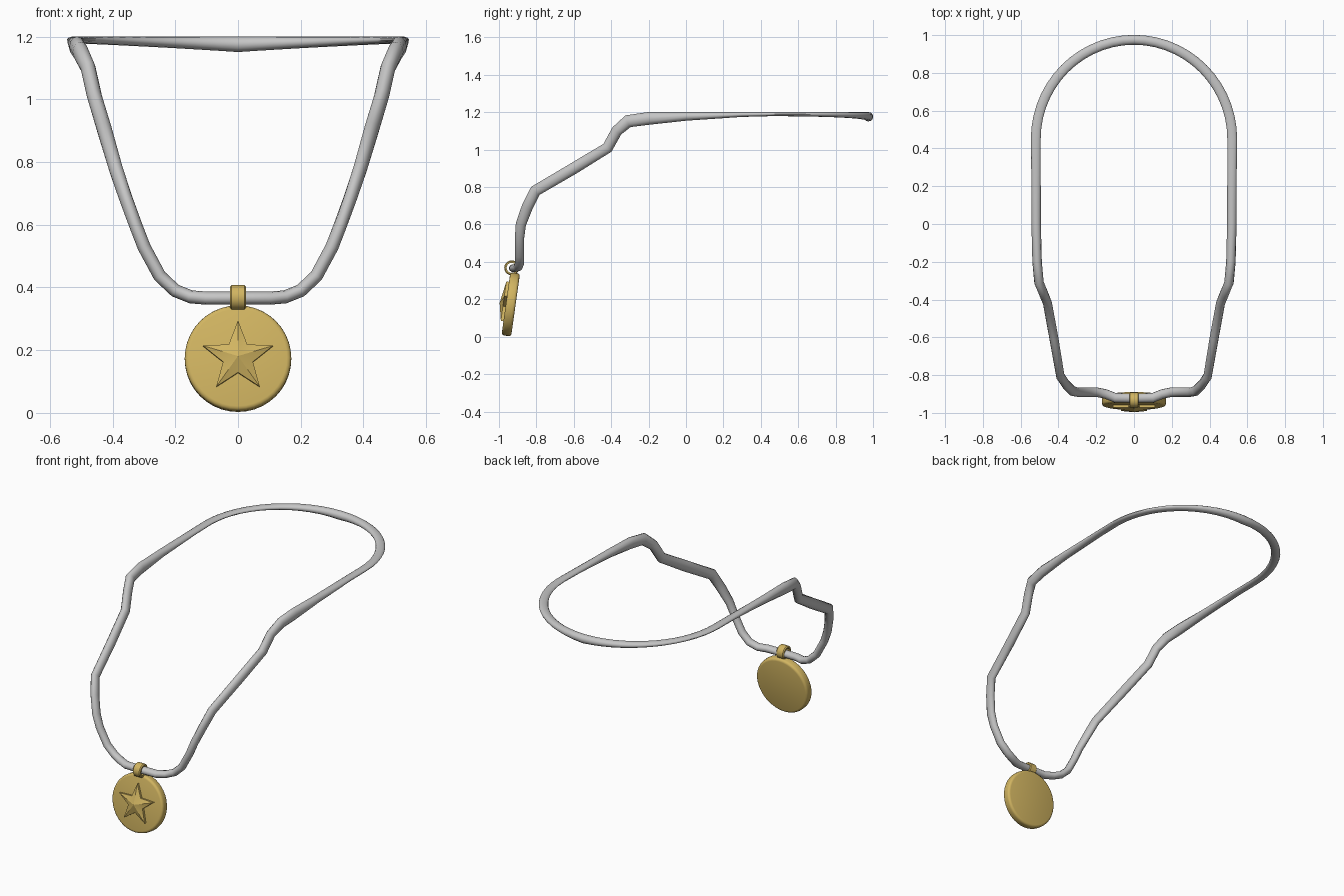
import bpy, bmesh, math
from mathutils import Vector, Matrix

if "Cube" in bpy.data.objects:
    bpy.data.objects.remove(bpy.data.objects["Cube"], do_unlink=True)


def material(name, rgb):
    m = bpy.data.materials.new(name)
    m.use_nodes = True
    m.diffuse_color = (*rgb, 1)
    m.node_tree.nodes["Principled BSDF"].inputs["Base Color"].default_value = (*rgb, 1)
    return m


silver = material("silver grey", (0.56, 0.56, 0.56))
gold = material("gold", (0.64, 0.46, 0.12))


def finish(name, bm, mat, angle=40):
    bmesh.ops.recalc_face_normals(bm, faces=bm.faces)
    me = bpy.data.meshes.new(name)
    bm.to_mesh(me)
    bm.free()
    me.materials.append(mat)
    ob = bpy.data.objects.new(name, me)
    bpy.context.collection.objects.link(ob)
    bpy.ops.object.select_all(action="DESELECT")
    ob.select_set(True)
    bpy.context.view_layer.objects.active = ob
    bpy.ops.object.shade_smooth_by_angle(angle=math.radians(angle))
    return ob


def bridge(bm, rings):
    n = len(rings[0])
    for a, b in zip(rings, rings[1:]):
        for i in range(n):
            j = (i + 1) % n
            bm.faces.new((a[i], a[j], b[j], b[i]))


# Cord: half path from front centre to the side, (x, y, z, width, height)
half = [
    (0, -.922, .366, .042, .05), (.1, -.92, .366, .042, .05),
    (.15, -.9, .37, .042, .05), (.2, -.89, .39, .042, .05),
    (.25, -.89, .437, .042, .05), (.3, -.89, .53, .042, .05),
    (.327, -.883, .6, .042, .055), (.36, -.85, .69, .043, .06),
    (.39, -.805, .78, .045, .062), (.425, -.6, .9, .048, .062),
    (.458, -.42, 1.01, .048, .06), (.478, -.37, 1.1, .048, .06),
    (.503, -.31, 1.152, .05, .068), (.513, -.2, 1.167, .05, .068),
    (.518, 0, 1.178, .05, .046), (.519, .3, 1.188, .05, .026),
]
# Round back of the neck
STEPS = 14
for k in range(STEPS + 1):
    t = k / STEPS
    a = t * math.pi / 2
    half.append((.52 * math.cos(a), .45 + .525 * math.sin(a),
                 1.19 - .014 * t * t, .052, .022 + .028 * t * t))
path = half + [(-p[0], *p[1:]) for p in reversed(half[1:-1])]

bm = bmesh.new()
rings = []
for i, (x, y, z, w, h) in enumerate(path):
    prev = Vector(path[i - 1][:3])
    nxt = Vector(path[(i + 1) % len(path)][:3])
    p = Vector((x, y, z))
    tan = ((p - prev).normalized() + (nxt - p).normalized()).normalized()
    if y < -.86:
        tilt = math.pi / 2
    elif y > -.25:
        tilt = 0
    else:
        tilt = math.atan2(abs(tan.z), abs(tan.y))
    side = tan.cross(Vector((0, -math.sin(tilt), math.cos(tilt)))).normalized()
    up = side.cross(tan)
    rings.append([bm.verts.new(p + side * math.cos(u) * w / 2 + up * math.sin(u) * h / 2)
                  for u in (math.tau * k / 12 for k in range(12))])
bridge(bm, rings + rings[:1])
finish("neck_cord", bm, silver, 60)

# Medal frame: local z points out of the medal face, local y up the medal
place = Matrix.Translation((0, -.937, .173)) @ Matrix.Rotation(math.radians(82), 4, "X")

# Disc with a rounded rim
bm = bmesh.new()
bmesh.ops.create_cone(bm, cap_ends=True, segments=40, radius1=.17, radius2=.17, depth=.052)
rim = [e for e in bm.edges if abs(e.verts[0].co.z - e.verts[1].co.z) < .001]
bmesh.ops.bevel(bm, geom=rim, offset=.014, segments=3, affect="EDGES", profile=.5)
bm.transform(place)
finish("medal_disc", bm, gold)

# Raised star with a domed centre
bm = bmesh.new()
star_rings = []
for z in (.02, .04):
    ring = []
    for k in range(10):
        r = .05 if k % 2 else .118
        a = math.pi / 2 + k * math.pi / 5
        ring.append(bm.verts.new((r * math.cos(a), r * math.sin(a), z)))
    star_rings.append(ring)
bridge(bm, star_rings)
top = bm.verts.new((0, 0, .06))
for k in range(10):
    bm.faces.new((star_rings[1][k], star_rings[1][(k + 1) % 10], top))
bm.transform(place)
finish("medal_star", bm, gold)

# Loop that holds the medal on the cord
bm = bmesh.new()
section = [(-.025, .027), (-.025, .035), (-.02, .04), (.02, .04), (.025, .035), (.025, .027)]
loops = []
for x, r in section:
    loops.append([bm.verts.new((x, -.932 + r * math.cos(a), .368 + r * math.sin(a)))
                  for a in (math.tau * k / 20 for k in range(20))])
bridge(bm, loops + loops[:1])
finish("medal_loop", bm, gold)
